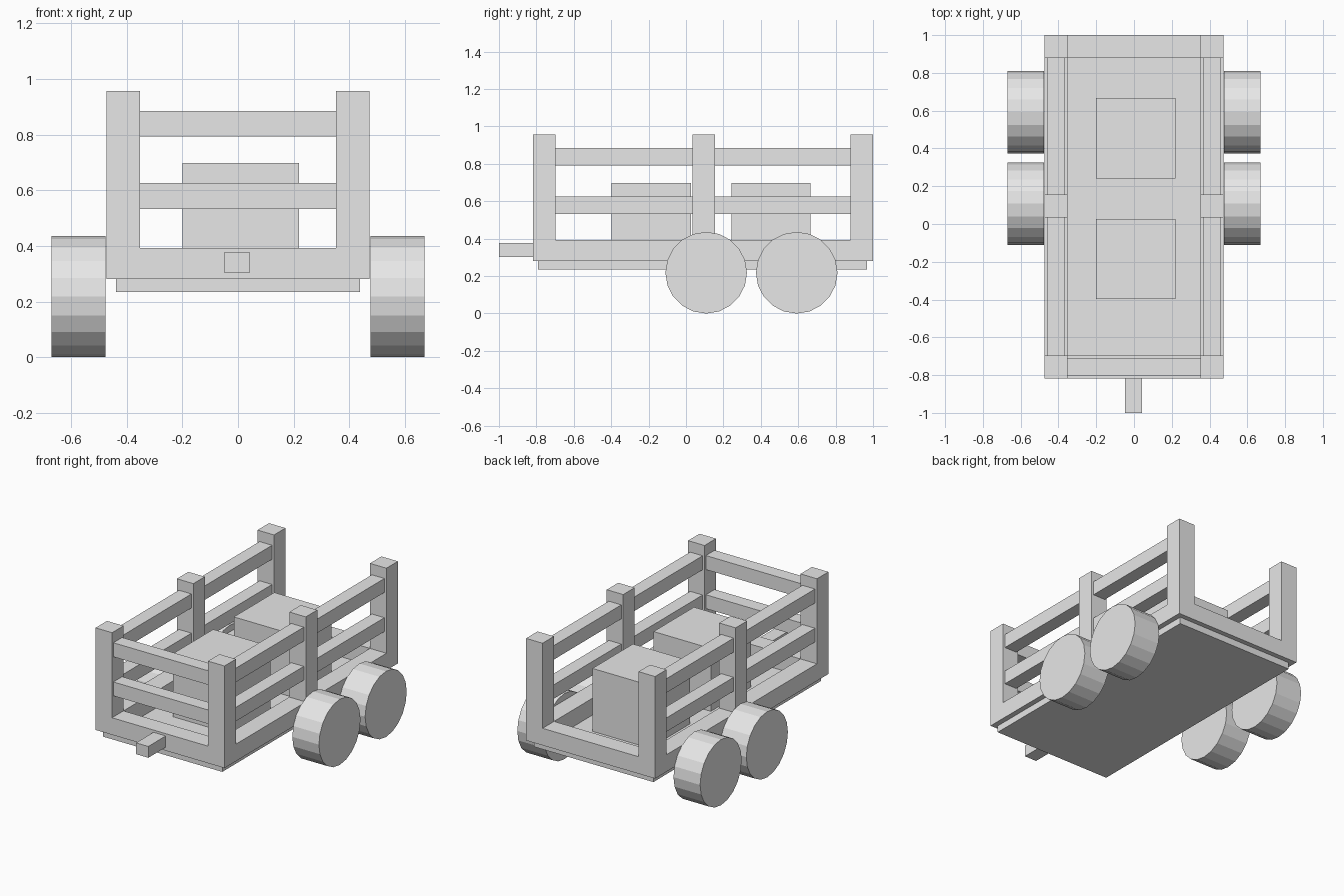
import bpy
import math

cube = bpy.data.objects.get("Cube")
if cube:
    bpy.data.objects.remove(cube, do_unlink=True)

# Single flat grey
grey = bpy.data.materials.new("plain_grey")
grey.use_nodes = True
grey.diffuse_color = (0.8, 0.8, 0.8, 1)
grey.node_tree.nodes["Principled BSDF"].inputs["Base Color"].default_value = (0.8, 0.8, 0.8, 1)


def box(name, x, y, z):
    """Box from (min, max) ranges on each axis."""
    spans = (x, y, z)
    bpy.ops.mesh.primitive_cube_add(size=1, location=[(a + b) / 2 for a, b in spans])
    ob = bpy.context.object
    ob.name = name
    ob.scale = [b - a for a, b in spans]
    bpy.ops.object.transform_apply(location=False, rotation=False, scale=True)
    ob.data.materials.append(grey)
    return ob


def wheel(name, x, y):
    bpy.ops.mesh.primitive_cylinder_add(vertices=20, radius=RADIUS, depth=0.195,
                                        location=(x, y, RADIUS),
                                        rotation=(0, math.pi / 2, 0))
    ob = bpy.context.object
    ob.name = name
    ob.data.materials.append(grey)


RADIUS = 0.218
INNER, OUTER = 0.352, 0.473
FRONT, MIDDLE, BACK = (-0.817, -0.697), (0.035, 0.155), (0.88, 1.0)
SILL = (0.28, 0.393)
POST = (0.28, 0.957)
RAILS = {"lower": (0.533, 0.625), "upper": (0.792, 0.885)}

# Floor and drawbar
box("floor", (-0.438, 0.438), (-0.79, 0.967), (0.235, 0.281))
box("drawbar", (-0.048, 0.042), (-1.0, -0.81), (0.303, 0.378))

# End sills and front rails
box("front_sill", (-INNER, INNER), FRONT, SILL)
box("back_sill", (-INNER, INNER), BACK, SILL)
for level, z in RAILS.items():
    box(f"front_{level}_rail", (-INNER, INNER), (-0.803, -0.711), z)

# Sides: sills, posts, rails and wheels
for side, s in (("left", 1), ("right", -1)):
    x = tuple(sorted((s * INNER, s * OUTER)))
    rail_x = tuple(sorted((s * 0.366, s * 0.458)))
    box(f"{side}_sill", x, (FRONT[1], BACK[0]), SILL)
    for place, y in (("front", FRONT), ("middle", MIDDLE), ("back", BACK)):
        box(f"{side}_{place}_post", x, y, POST)
    for level, z in RAILS.items():
        box(f"{side}_front_{level}_rail", rail_x, (FRONT[1], MIDDLE[0]), z)
        box(f"{side}_back_{level}_rail", rail_x, (MIDDLE[1], BACK[0]), z)
    wheel(f"{side}_front_wheel", s * 0.573, 0.108)
    wheel(f"{side}_back_wheel", s * 0.573, 0.592)

# Cargo crates
box("front_crate", (-0.2, 0.22), (-0.398, 0.026), (0.281, 0.698))
box("back_crate", (-0.2, 0.22), (0.242, 0.666), (0.281, 0.698))
